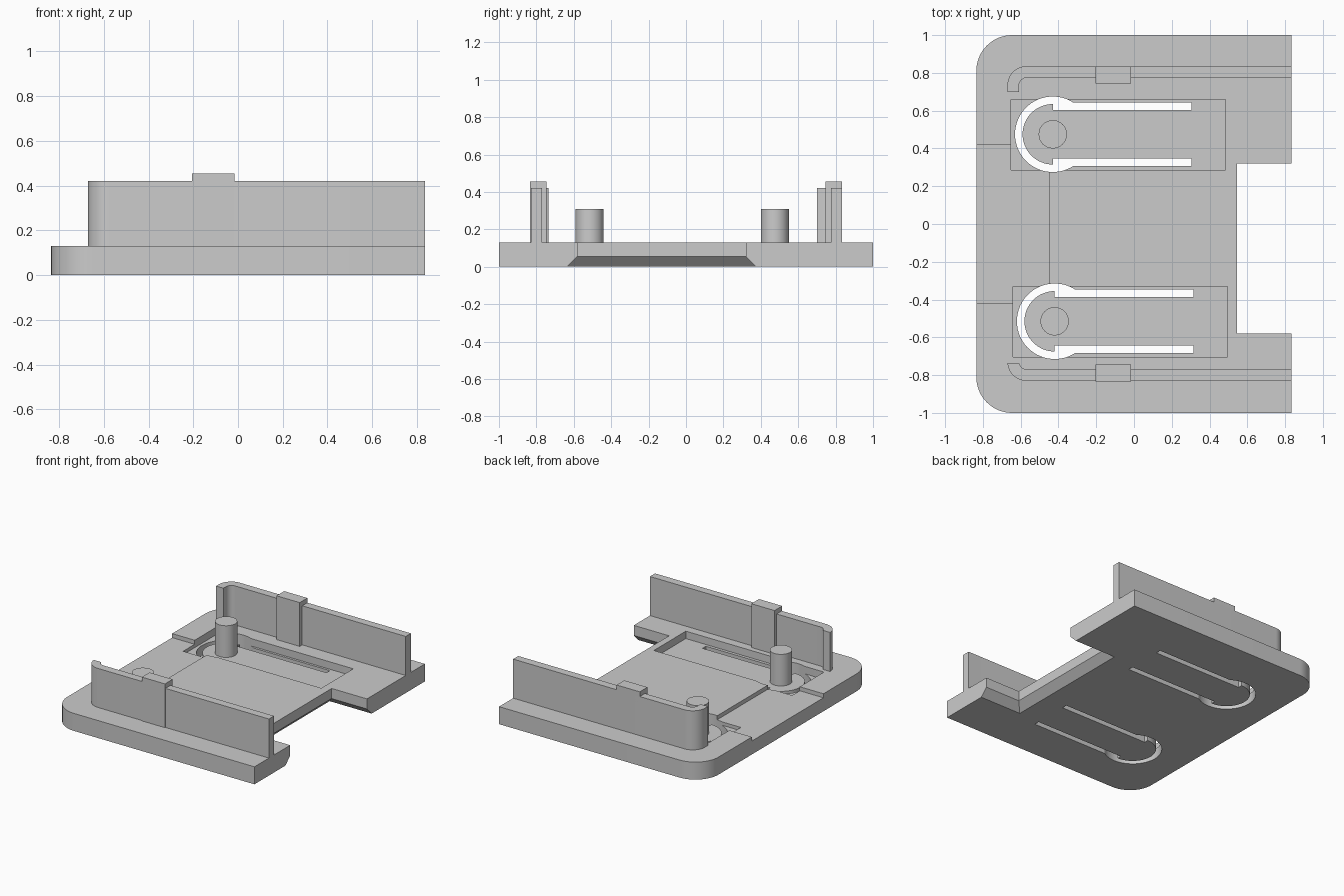
import bpy, bmesh
from math import cos, sin, radians, asin, degrees

cube = bpy.data.objects.get("Cube")
if cube:
    bpy.data.objects.remove(cube, do_unlink=True)

grey = bpy.data.materials.new("plain grey")
grey.use_nodes = True
COLOUR = (0.6, 0.6, 0.6, 1)
grey.diffuse_color = COLOUR
grey.node_tree.nodes["Principled BSDF"].inputs["Base Color"].default_value = COLOUR

BASE_TOP = 0.13


def arc(cx, cy, r, start, end, steps=16):
    angles = [radians(start + (end - start) * i / steps) for i in range(steps + 1)]
    return [(cx + r * cos(a), cy + r * sin(a)) for a in angles]


def rect(x0, x1, y0, y1):
    return [(x0, y0), (x1, y0), (x1, y1), (x0, y1)]


def loft(name, sections):
    """Solid through a stack of (outline, z) sections."""
    bm = bmesh.new()
    rings = [[bm.verts.new((x, y, z)) for x, y in pts] for pts, z in sections]
    bm.faces.new(rings[0][::-1])
    bm.faces.new(rings[-1])
    for low, high in zip(rings, rings[1:]):
        for i in range(len(low)):
            j = (i + 1) % len(low)
            bm.faces.new((low[i], low[j], high[j], high[i]))
    bmesh.ops.recalc_face_normals(bm, faces=bm.faces)
    mesh = bpy.data.meshes.new(name)
    bm.to_mesh(mesh)
    bm.free()
    mesh.materials.append(grey)
    obj = bpy.data.objects.new(name, mesh)
    bpy.context.collection.objects.link(obj)
    return obj


def prism(name, outline, z0, z1):
    return loft(name, [(outline, z0), (outline, z1)])


def select(obj):
    bpy.ops.object.select_all(action='DESELECT')
    obj.select_set(True)
    bpy.context.view_layer.objects.active = obj


def cut(obj, cutter):
    cutter.hide_render = True
    mod = obj.modifiers.new("cut", 'BOOLEAN')
    mod.operation, mod.solver, mod.object = 'DIFFERENCE', 'EXACT', cutter
    select(obj)
    bpy.ops.object.modifier_apply(modifier=mod.name)
    bpy.data.objects.remove(cutter, do_unlink=True)


def smooth(obj):
    select(obj)
    bpy.ops.object.shade_smooth_by_angle(angle=radians(30))


# Base plate, rounded at one end
base = prism("base_plate",
             [(0.835, -1), (0.835, 1)] + arc(-0.645, 0.81, 0.19, 90, 180)
             + arc(-0.645, -0.81, 0.19, 180, 270), 0, BASE_TOP)


# End notch with a chamfered underside
def notch(off):
    return rect(0.545 - off, 1.2, -0.58 - off, 0.32 + off)


cut(base, loft("notch_cutter", [(notch(0.11), -0.055), (notch(0), 0.055), (notch(0), 0.3)]))

# Shallow channel open to the rounded end
cut(base, prism("channel_cutter", rect(-1, -0.45, -0.42, 0.42), 0.1, 0.3))


# Sprung tongues: pocket, keyhole slot and pin
def keyhole(cx, cy):
    a = degrees(asin(0.1675 / 0.2))
    outer = arc(0, 0, 0.2, a, 360 - a, 40)
    inner = arc(0, 0, 0.16, 270, 90, 32)
    pts = (outer + [(0.735, -0.1675), (0.735, -0.1275), (0, -0.1275)]
           + inner + [(0, 0.1275), (0.735, 0.1275), (0.735, 0.1675)])
    return [(cx + x, cy + y) for x, y in pts]


FLOOR = 0.075
for side, cx, cy in (("back", -0.43, 0.475), ("front", -0.42, -0.515)):
    cut(base, prism("pocket_cutter",
                    rect(cx - 0.22, cx + 0.915, cy - 0.19, cy + 0.185), FLOOR, 0.3))
    cut(base, prism("slot_cutter", keyhole(cx, cy), -0.1, 0.3))
    smooth(prism(side + "_pin", arc(cx, cy, 0.075, 0, 348.75, 31), FLOOR, 0.31))
smooth(base)

# Side walls with a hooked end and a taller clip block
for side, s, end in (("back", 1, 0.7), ("front", -1, 0.74)):
    outline = ([(0.835, 0.775), (0.835, 0.835)] + arc(-0.57, 0.735, 0.1, 90, 180)
               + [(-0.67, end), (-0.61, end)] + arc(-0.565, 0.73, 0.045, 180, 90))
    if end > 0.73:
        outline = ([(0.835, 0.775), (0.835, 0.835)] + arc(-0.57, 0.735, 0.1, 90, 177)
                   + arc(-0.565, 0.73, 0.045, 167, 90))
    smooth(prism(side + "_wall", [(x, s * (y - (0.005 if s < 0 else 0))) for x, y in outline],
                 BASE_TOP, 0.42))
    prism(side + "_clip_block",
          [(x, s * y) for x, y in rect(-0.205, -0.015, 0.745, 0.835)], BASE_TOP, 0.455)
